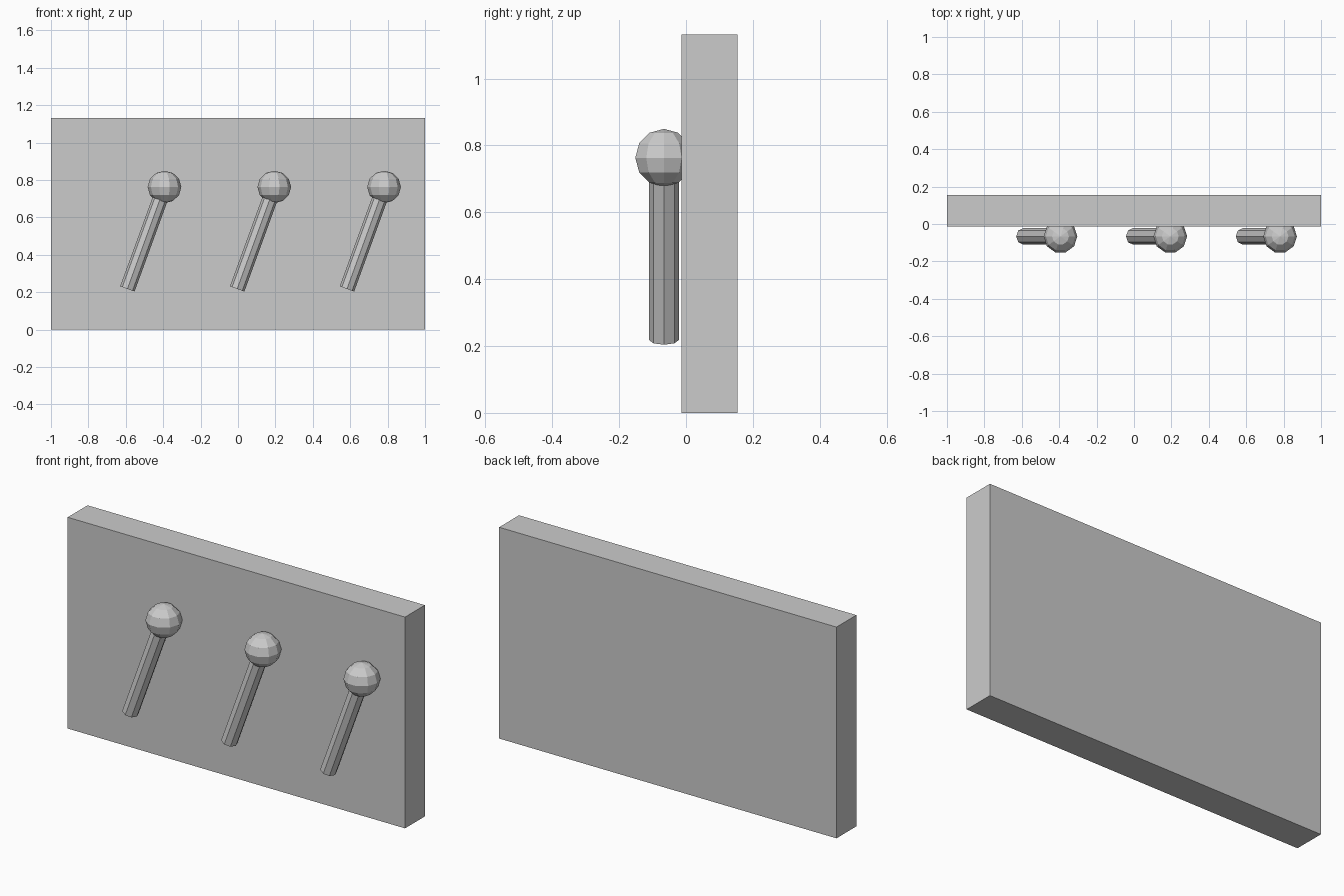
import bpy
import math
from mathutils import Vector, Matrix

cube = bpy.data.objects.get("Cube")
if cube:
    bpy.data.objects.remove(cube, do_unlink=True)

GREY = (0.6, 0.6, 0.6, 1.0)
grey = bpy.data.materials.new("plain_grey")
grey.use_nodes = True
grey.diffuse_color = GREY
grey.node_tree.nodes["Principled BSDF"].inputs["Base Color"].default_value = GREY


def finish(name, transform):
    """Name the new primitive, bake its placement into the mesh, and colour it."""
    obj = bpy.context.object
    obj.name = name
    obj.data.transform(transform)
    obj.data.materials.append(grey)
    return obj


# Upright board
bpy.ops.mesh.primitive_cube_add(size=1)
finish("board", Matrix.Translation((0, 0.07, 0.566)) @ Matrix.Diagonal((2, 0.168, 1.132, 1)))

# Row of leaning levers, each a faceted ball on an octagonal rod
SPACING = 0.587
LEAN = math.radians(20)
ROD_LENGTH = 0.58
axis = Vector((math.sin(LEAN), 0, math.cos(LEAN)))

for i, side in enumerate(("right", "middle", "left")):
    centre = Vector((-0.393 + i * SPACING, -0.066, 0.763))

    # Ball knob with a corner facing forward
    bpy.ops.mesh.primitive_uv_sphere_add(segments=10, ring_count=6, radius=1)
    finish(f"{side}_knob", Matrix.Translation(centre)
           @ Matrix.Diagonal((0.09, 0.09, 0.0865, 1))
           @ Matrix.Rotation(math.pi / 2, 4, "Z"))

    # Rod running from the knob's middle down to its free end
    bpy.ops.mesh.primitive_cylinder_add(vertices=8, radius=1, depth=1)
    finish(f"{side}_rod", Matrix.Translation(centre - axis * ROD_LENGTH / 2)
           @ Matrix.Rotation(LEAN, 4, "Y")
           @ Matrix.Diagonal((0.041, 0.0445, ROD_LENGTH, 1)))
